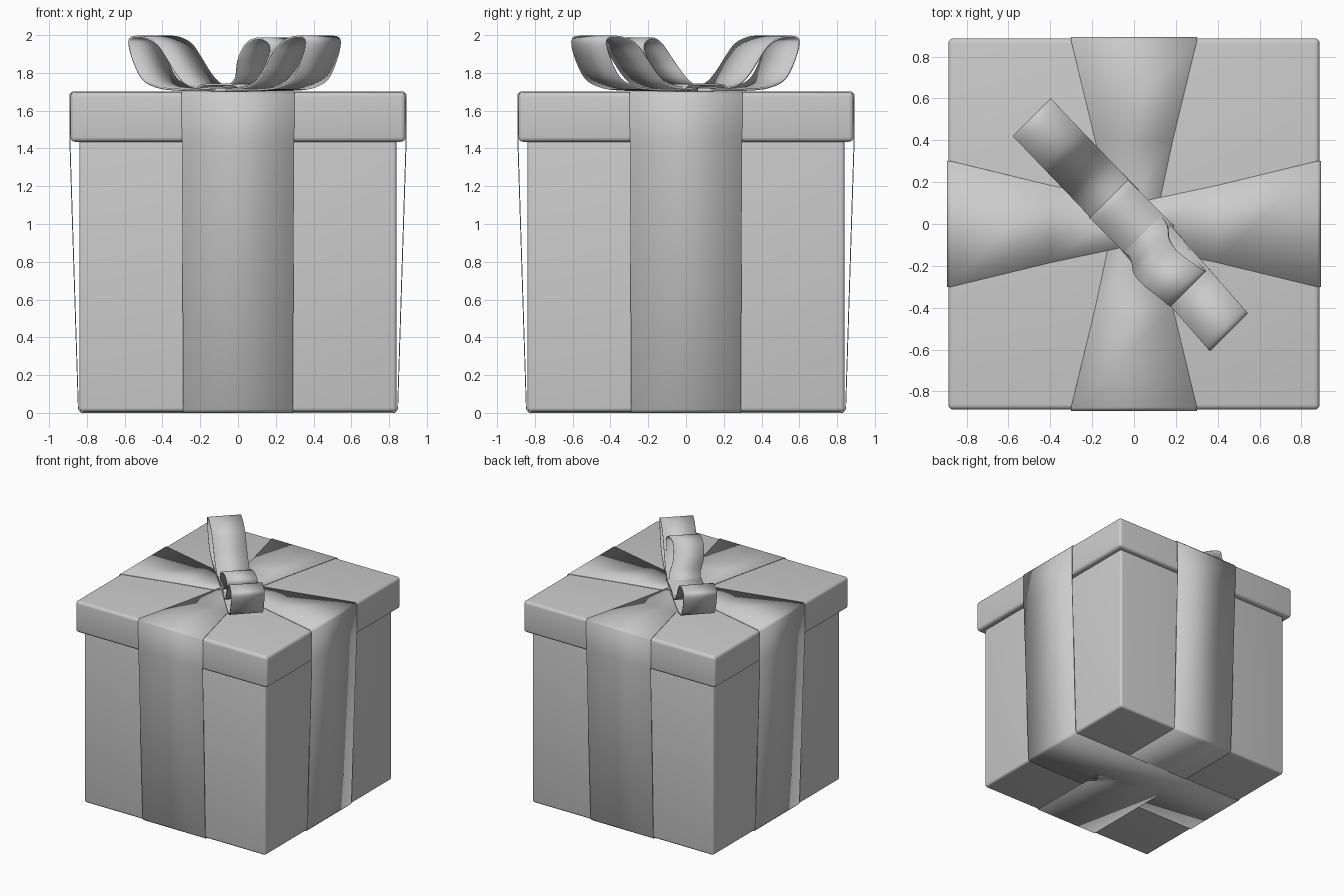
import bpy, bmesh, math
from mathutils import Vector

if "Cube" in bpy.data.objects:
    bpy.data.objects.remove(bpy.data.objects["Cube"])


def rounded_box(name, half, z0, z1, radius):
    bm = bmesh.new()
    bmesh.ops.create_cube(bm, size=1)
    for v in bm.verts:
        v.co = (v.co.x * 2 * half, v.co.y * 2 * half, z0 + (v.co.z + 0.5) * (z1 - z0))
    bmesh.ops.bevel(bm, geom=bm.edges[:], offset=radius, segments=4,
                    profile=0.5, affect='EDGES')
    return finish(bm, name)


def finish(bm, name, thickness=0):
    bmesh.ops.recalc_face_normals(bm, faces=bm.faces)
    me = bpy.data.meshes.new(name)
    bm.to_mesh(me)
    bm.free()
    ob = bpy.data.objects.new(name, me)
    bpy.context.collection.objects.link(ob)
    if thickness:
        mod = ob.modifiers.new("thickness", 'SOLIDIFY')
        mod.thickness = thickness
        mod.offset = 0
    bpy.ops.object.select_all(action='DESELECT')
    ob.select_set(True)
    bpy.context.view_layer.objects.active = ob
    bpy.ops.object.shade_smooth_by_angle(angle=math.radians(35))
    return ob


def strip(name, rows, along, across, thickness, closed=False):
    """Ribbon through rows of (along, height, side shift, half width)."""
    bm = bmesh.new()
    pairs = []
    for r, z, s, w in rows:
        base = along * r + Vector((0, 0, z))
        pairs.append([bm.verts.new(base + across * (s + k * w)) for k in (-1, 1)])
    n = len(pairs)
    for i in range(n if closed else n - 1):
        a, b = pairs[i], pairs[(i + 1) % n]
        bm.faces.new((a[0], a[1], b[1], b[0]))
    return finish(bm, name, thickness)


def smooth_path(pts, steps=6):
    """Catmull-Rom curve through the points."""
    p = [Vector(q) for q in pts]
    p = [p[0]] + p + [p[-1]]
    out = []
    for i in range(1, len(p) - 2):
        a, b, c, d = p[i - 1:i + 3]
        for k in range(steps):
            t = k / steps
            out.append(0.5 * (2 * b + (c - a) * t + (2 * a - 5 * b + 4 * c - d) * t * t
                              + (3 * b - a - 3 * c + d) * t ** 3))
    return out + [p[-1]]


# Box and lid
rounded_box("box_body", 0.84, 0.006, 1.50, 0.02)
rounded_box("box_lid", 0.887, 1.435, 1.698, 0.025)

# Two bands wrapped round the box, narrowing towards the middle of the lid
half_band = [(0.0, 1.700, 0, 0.10), (0.40, 1.700, 0, 0.185), (0.875, 1.700, 0, 0.30),
             (0.890, 1.685, 0, 0.30), (0.890, 1.44, 0, 0.297), (0.845, 0.02, 0, 0.29),
             (0.83, 0.003, 0, 0.29)]
band = half_band + [(-r, z, s, w) for r, z, s, w in reversed(half_band[1:])]
X, Y = Vector((1, 0, 0)), Vector((0, 1, 0))
strip("band_left_right", band, X, Y, 0.005, True)
strip("band_front_back", band, Y, X, 0.005, True)

# Diagonal bow
out = Vector((1, -1, 0)).normalized()
side = Vector((1, 1, 0)).normalized()
loop = [(0.04, 1.715), (0.18, 1.72), (0.27, 1.745), (0.34, 1.80), (0.41, 1.88),
        (0.48, 1.95), (0.57, 1.985), (0.66, 1.99), (0.695, 1.965), (0.67, 1.88),
        (0.60, 1.775), (0.50, 1.73), (0.35, 1.712), (0.04, 1.708)]
for name, direction, reach, shift in (("bow_loop_back", -out, 1.01, 0.015),
                                      ("bow_loop_front", out, 0.98, -0.045)):
    rows = [(r * reach, z, shift * r / 0.7, 0.128) for r, z in loop]
    strip(name, smooth_path(rows), direction, side, 0.011)

# Smaller curl standing inside the front loop
curl = [(0.03, 1.72, 0, 0.12), (0.11, 1.77, -0.01, 0.12), (0.17, 1.87, -0.05, 0.118),
        (0.24, 1.955, -0.06, 0.115), (0.32, 1.982, -0.05, 0.115),
        (0.39, 1.955, -0.04, 0.118), (0.39, 1.90, -0.035, 0.12),
        (0.33, 1.80, -0.03, 0.12), (0.22, 1.735, -0.01, 0.12), (0.03, 1.712, 0, 0.12)]
strip("bow_inner_curl", smooth_path(curl), out, side, 0.011)

# Flat wrap holding the bow at the centre
knot = [(-0.17, 1.715, 0, 0.13), (-0.14, 1.735, 0, 0.13), (0, 1.738, 0, 0.13),
        (0.10, 1.735, 0, 0.13), (0.14, 1.715, 0, 0.13)]
strip("bow_knot", smooth_path(knot), out, side, 0.011)
